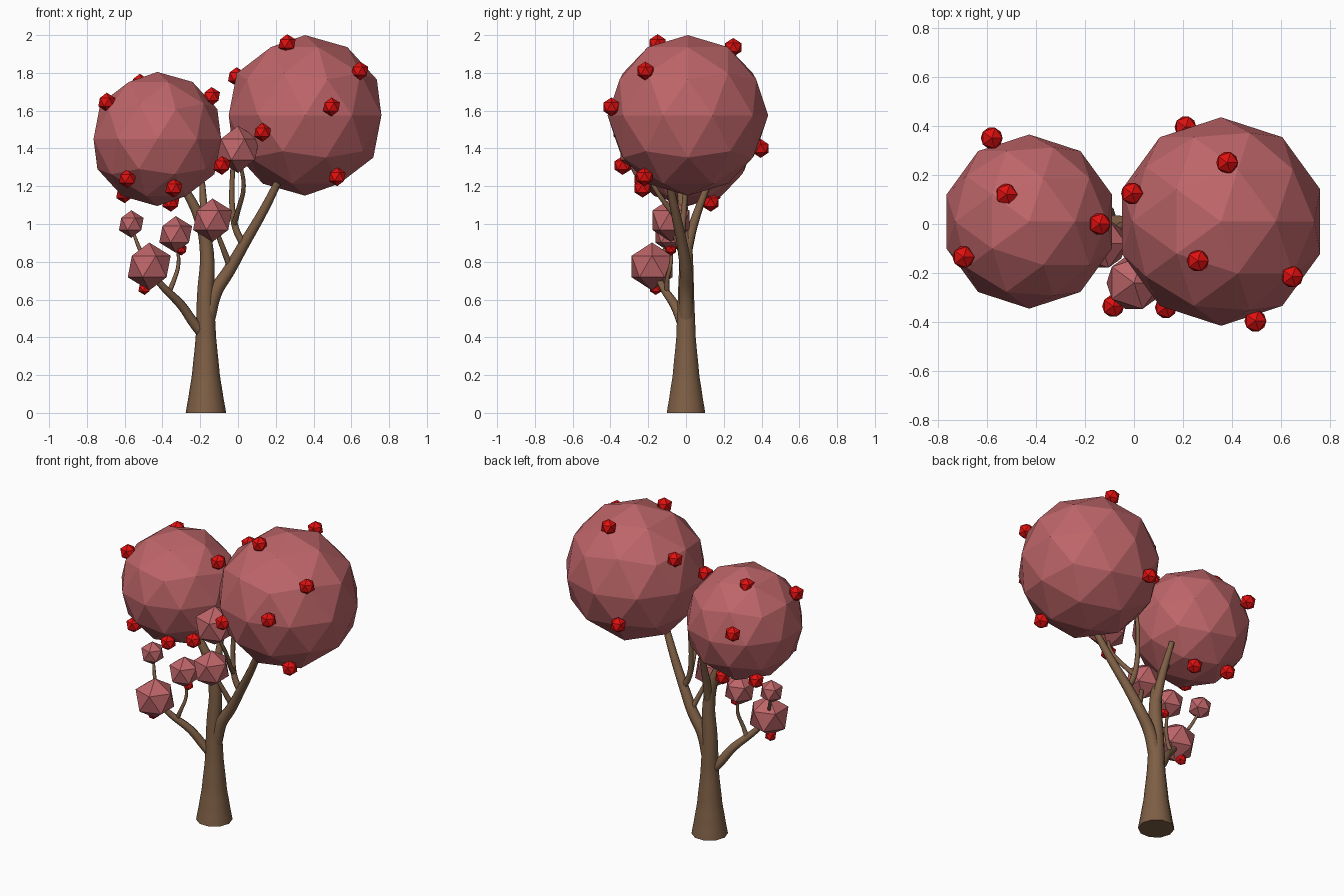
import bpy
from mathutils import Vector

cube = bpy.data.objects.get("Cube")
if cube:
    bpy.data.objects.remove(cube, do_unlink=True)


def material(name, rgb):
    mat = bpy.data.materials.new(name)
    mat.use_nodes = True
    mat.diffuse_color = (*rgb, 1)
    mat.node_tree.nodes["Principled BSDF"].inputs["Base Color"].default_value = (*rgb, 1)
    return mat


bark = material("brown_bark", (0.21, 0.115, 0.06))
foliage = material("dusty_pink_foliage", (0.51, 0.13, 0.14))
fruit = material("red_fruit", (0.75, 0.005, 0.005))


def ball(name, centre, radius, mat, detail=1):
    """Flat-faced leaf cluster or fruit."""
    bpy.ops.mesh.primitive_ico_sphere_add(subdivisions=detail, radius=radius, location=centre)
    obj = bpy.context.object
    obj.name = name
    obj.data.materials.append(mat)
    return obj


def limb(name, points, sides=2):
    """Smooth tapering limb; each point is x, y, z, radius."""
    curve = bpy.data.curves.new(name, "CURVE")
    curve.dimensions = "3D"
    curve.bevel_depth = 1
    curve.bevel_resolution = sides
    curve.resolution_u = 4
    curve.use_fill_caps = True
    spline = curve.splines.new("BEZIER")
    spline.bezier_points.add(len(points) - 1)
    for bp, (x, y, z, r) in zip(spline.bezier_points, points):
        bp.co = Vector((x, y, z))
        bp.radius = r
        bp.handle_left_type = bp.handle_right_type = "AUTO"
    obj = bpy.data.objects.new(name, curve)
    bpy.context.collection.objects.link(obj)
    bpy.ops.object.select_all(action="DESELECT")
    obj.select_set(True)
    bpy.context.view_layer.objects.active = obj
    bpy.ops.object.convert(target="MESH")
    obj = bpy.context.object
    obj.data.materials.clear()
    obj.data.materials.append(bark)
    bpy.ops.object.shade_smooth_by_angle(angle=1.0)


# Trunk with flared foot, curving into the left crown
limb("trunk", [(-.17, 0, 0, .107), (-.17, 0, .1, .09), (-.17, 0, .2, .074), (-.17, 0, .4, .054),
               (-.172, 0, .62, .045), (-.165, 0, .85, .037), (-.2, -.01, 1.02, .03),
               (-.3, -.03, 1.22, .02)], 3)

# Main limbs
limb("crown_branch_back", [(-.165, 0, .84, .03), (-.175, .04, 1.0, .025), (-.19, .12, 1.22, .016)])
limb("crown_branch_right", [(-.16, 0, .5, .04), (-.12, 0, .64, .037), (-.05, 0, .75, .033),
                            (.03, -.02, .89, .029), (.14, -.06, 1.08, .024), (.24, -.1, 1.28, .018)])
limb("low_branch", [(-.18, 0, .41, .03), (-.23, -.02, .47, .028), (-.3, -.06, .57, .025),
                    (-.39, -.12, .66, .02), (-.46, -.16, .74, .015)])

# Twigs carrying the small leaf clusters
limb("middle_twig", [(.03, -.02, .89, .02), (-.01, -.02, .97, .018), (-.03, -.01, 1.08, .015),
                     (-.03, 0, 1.25, .013), (-.02, 0, 1.42, .01)])
limb("front_twig", [(-.02, -.02, 1.0, .016), (0, -.08, 1.07, .014), (.03, -.17, 1.2, .012),
                    (.01, -.23, 1.33, .009)])
limb("inner_twig", [(-.04, 0, .77, .018), (-.075, -.03, .86, .015), (-.12, -.07, .98, .011)])
limb("low_twig", [(-.37, -.1, .63, .015), (-.34, -.1, .7, .012), (-.315, -.08, .79, .01),
                  (-.325, -.075, .9, .007)])
limb("outer_twig", [(-.49, -.15, .8, .012), (-.53, -.1, .89, .01), (-.56, -.07, .97, .007)])

# Leaf crowns and small clusters
ball("right_side_crown", (.355, .01, 1.575), .425, foliage, 2)
ball("left_side_crown", (-.427, .01, 1.45), .355, foliage, 2)
clusters = [(-.47, -.18, .775, .127), (-.33, -.08, .945, .097), (-.565, -.07, 1.0, .073),
            (-.135, -.08, 1.02, .115), (0, -.24, 1.395, .125)]
for i, (x, y, z, r) in enumerate(clusters):
    ball(f"leaf_cluster_{i + 1}", (x, y, z), r, foliage)

# Fruit around the crowns
fruits = [(-.695, -.135, 1.645), (-.52, .12, 1.745), (-.14, 0, 1.675), (-.585, -.23, 1.24),
          (-.34, -.23, 1.19), (-.085, -.335, 1.31), (.13, -.34, 1.485), (.525, -.22, 1.25),
          (.495, -.395, 1.62), (.645, -.215, 1.81), (.26, -.15, 1.955), (-.008, .125, 1.78),
          (.38, .25, 1.935), (.21, .395, 1.4), (-.58, .35, 1.535), (-.355, .13, 1.115),
          (-.6, .14, 1.16)]
for i, centre in enumerate(fruits):
    ball(f"fruit_{i + 1}", centre, .05, fruit)
ball("hanging_fruit_low", (-.495, -.16, .66), .036, fruit)
ball("hanging_fruit_high", (-.3, -.08, .865), .032, fruit)
